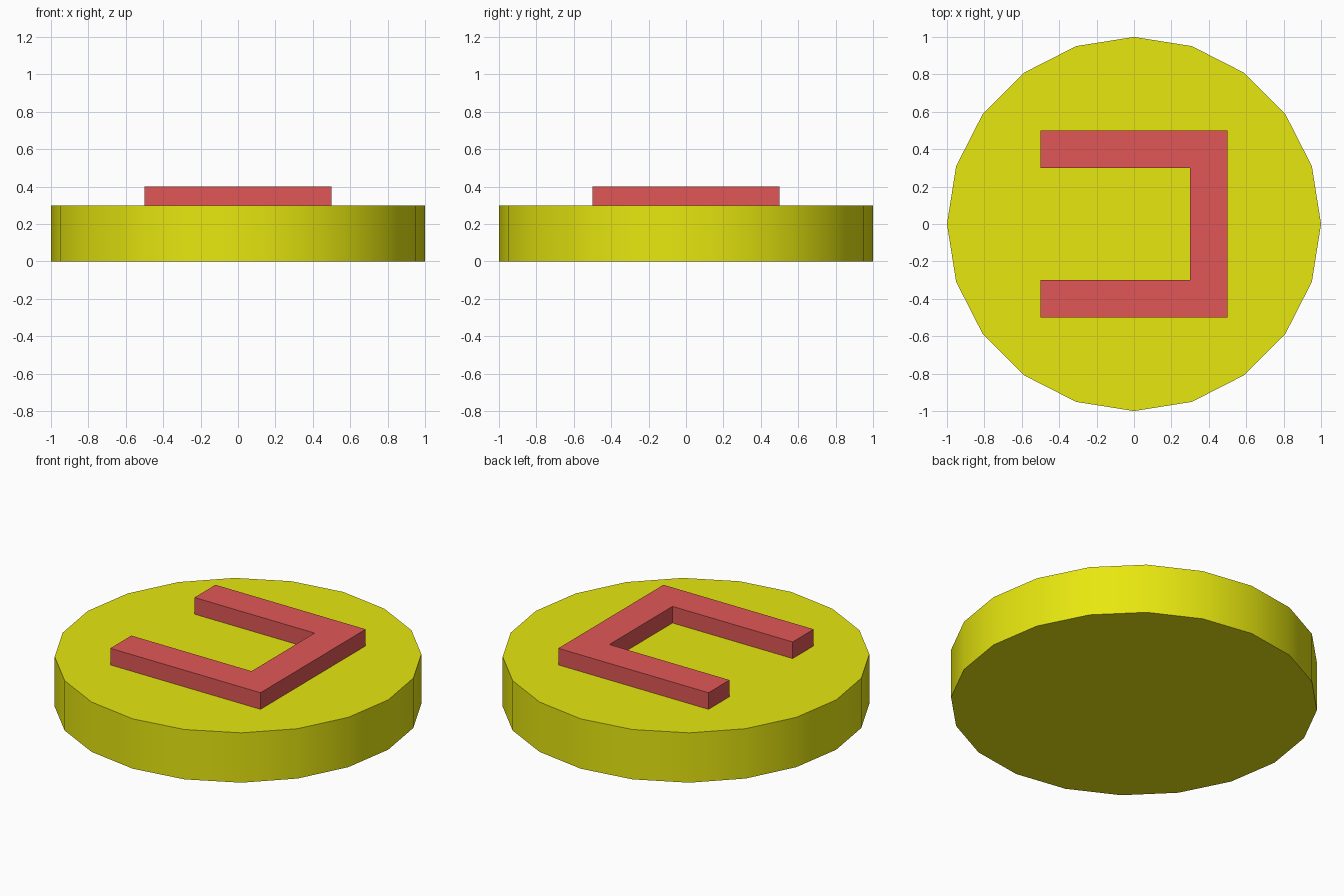
import bpy
import bmesh
import math

cube = bpy.data.objects.get("Cube")
if cube:
    bpy.data.objects.remove(cube, do_unlink=True)


def make_material(name, color):
    mat = bpy.data.materials.new(name)
    mat.use_nodes = True
    mat.diffuse_color = color
    mat.node_tree.nodes["Principled BSDF"].inputs["Base Color"].default_value = color
    return mat


yellow = make_material("yellow", (0.8, 0.8, 0.005, 1))
red = make_material("red", (0.75, 0.095, 0.095, 1))

DISC_HEIGHT = 0.3
BRACKET_HEIGHT = 0.1

# Round base with a smooth rim and sharp top and bottom edges
bpy.ops.mesh.primitive_cylinder_add(
    vertices=20, radius=1, depth=DISC_HEIGHT, location=(0, 0, DISC_HEIGHT / 2))
disc = bpy.context.object
disc.name = "disc"
disc.data.materials.append(yellow)
bpy.ops.object.shade_smooth_by_angle(angle=math.radians(30))

# Raised square bracket, open towards -x, extruded from its outline
half_outline = [(-0.5, 0.3), (-0.5, 0.5), (0.5, 0.5)]
inner_corner = (0.3, 0.3)
outline = [inner_corner] + half_outline
outline += [(x, -y) for x, y in reversed(outline)]

bm = bmesh.new()
base = bm.faces.new([bm.verts.new((x, y, 0)) for x, y in outline])
top = bmesh.ops.extrude_face_region(bm, geom=[base], use_keep_orig=True)
top_verts = [v for v in top["geom"] if isinstance(v, bmesh.types.BMVert)]
bmesh.ops.translate(bm, verts=top_verts, vec=(0, 0, BRACKET_HEIGHT))
bmesh.ops.recalc_face_normals(bm, faces=bm.faces)
mesh = bpy.data.meshes.new("raised_bracket")
bm.to_mesh(mesh)
bm.free()
mesh.materials.append(red)
bracket = bpy.data.objects.new("raised_bracket", mesh)
bracket.location.z = DISC_HEIGHT
bpy.context.collection.objects.link(bracket)
